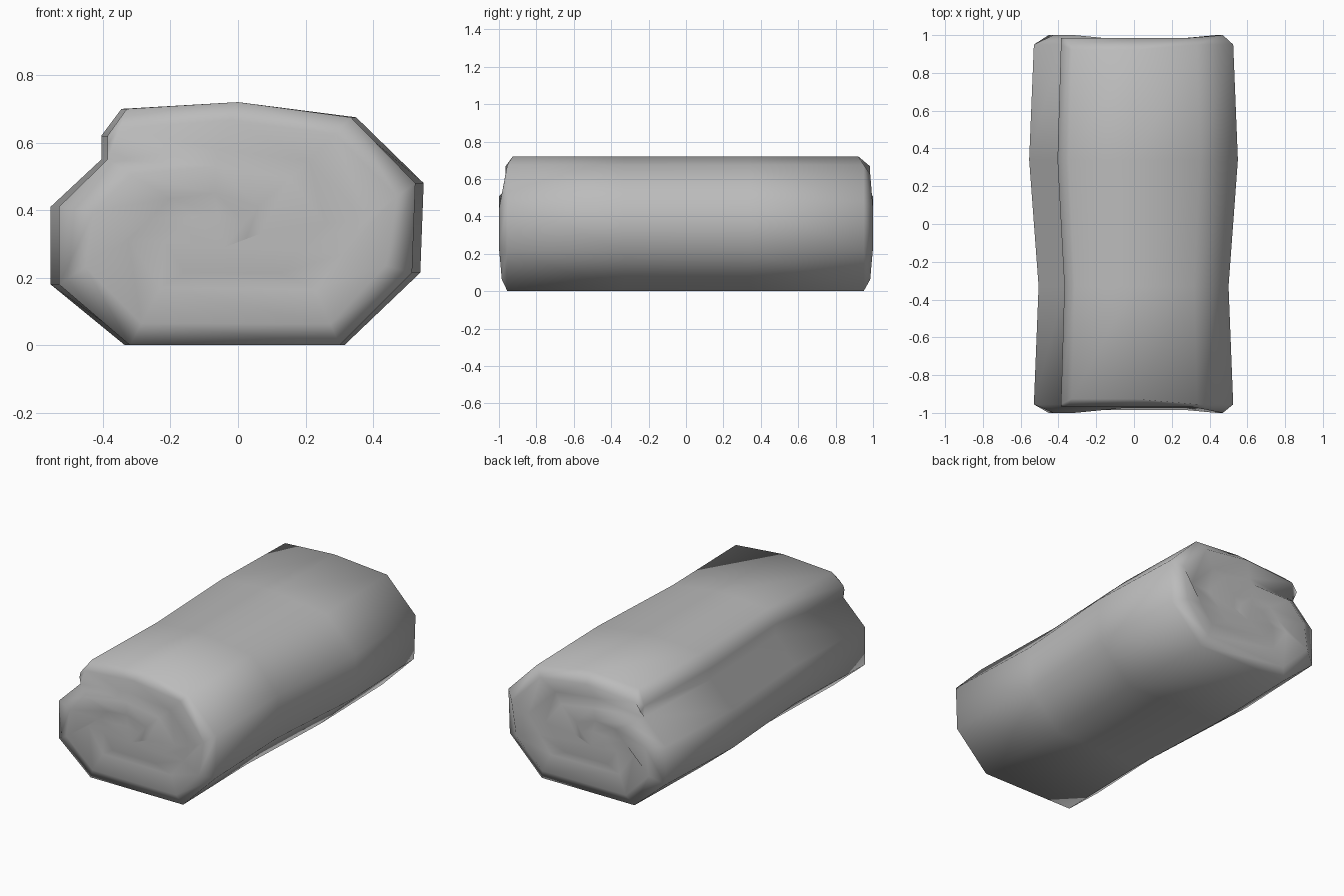
import bpy, bmesh, math

cube = bpy.data.objects.get("Cube")
if cube:
    bpy.data.objects.remove(cube)

fabric = bpy.data.materials.new("grey fabric")
fabric.use_nodes = True
colour = (0.5, 0.5, 0.5, 1)
fabric.diffuse_color = colour
fabric.node_tree.nodes["Principled BSDF"].inputs["Base Color"].default_value = colour

# Spiral from the loose flap, once around the outside, then in to the core
OUTER = [(-.405, .62), (-.345, .70), (0, .72), (.35, .675), (.55, .48), (.54, .215),
         (.315, 0), (-.335, 0), (-.555, .18), (-.555, .41), (-.405, .55)]
INNER = [(-.06, .58), (.21, .545), (.38, .375), (.31, .27), (.23, .165), (-.23, .17),
         (-.325, .315), (-.26, .375), (-.2, .435), (-.07, .45), (.06, .41), (.065, .33),
         (-.04, .29)]
TURN = 9                 # points in one turn of the spiral
LAST = len(OUTER) + len(INNER) - 1
FLAP = 4                 # points belonging to the flap's free end

bm = bmesh.new()


def face(*verts):
    unique = list(dict.fromkeys(verts))
    if len(unique) > 2:
        bm.faces.new(unique)


# Outer wrap: the same profile, slightly wider or narrower along the length
SECTIONS = [(-.955, .955), (-.33, .91), (.34, 1), (.95, .955)]
rings = []
for i, (y, width) in enumerate(SECTIONS):
    ring = []
    for k, (x, z) in enumerate(OUTER):
        at_end = i in (0, len(SECTIONS) - 1)
        pull = .97 if at_end and k in (1, 2) else 1
        ring.append(bm.verts.new((x * width, y * pull, z)))
    rings.append(ring)
for a, b in zip(rings, rings[1:]):
    for k in range(len(OUTER)):
        n = (k + 1) % len(OUTER)
        face(a[k], a[n], b[n], b[k])


# Rolled ends: a spiral band with a rounded ridge between its two edges
def rolled_end(ring, side, flap_ridge):
    edge = ring + [bm.verts.new((x, side * (.95 if k < 2 else .965), z))
                   for k, (x, z) in enumerate(INNER)]
    inner = [edge[10 if k == 0 else min(k + TURN, LAST)] for k in range(LAST)]
    ridge = []
    for k in range(LAST):
        p = edge[k].co.lerp(inner[k].co, .38)
        if k < FLAP:
            p.y = side * flap_ridge
        elif k < len(OUTER):
            p.y = side * (.985 if k in (6, 7) else 1)
        elif k < LAST - 1:
            p.y = side * .975
        ridge.append(bm.verts.new(p))
    for k in range(LAST - 1):
        face(edge[k], edge[k + 1], ridge[k + 1], ridge[k])
        face(ridge[k], ridge[k + 1], inner[k + 1], inner[k])
    face(edge[0], ridge[0], edge[10])


rolled_end(rings[0], -1, .965)
rolled_end(rings[-1], 1, .985)

bmesh.ops.recalc_face_normals(bm, faces=bm.faces)
mesh = bpy.data.meshes.new("rolled_mat")
bm.to_mesh(mesh)
bm.free()
mesh.materials.append(fabric)
mat_roll = bpy.data.objects.new("rolled_mat", mesh)
bpy.context.collection.objects.link(mat_roll)

# Soft fabric shading, sharp only at the flap fold
bpy.ops.object.select_all(action="DESELECT")
mat_roll.select_set(True)
bpy.context.view_layer.objects.active = mat_roll
bpy.ops.object.shade_smooth_by_angle(angle=math.radians(75))
